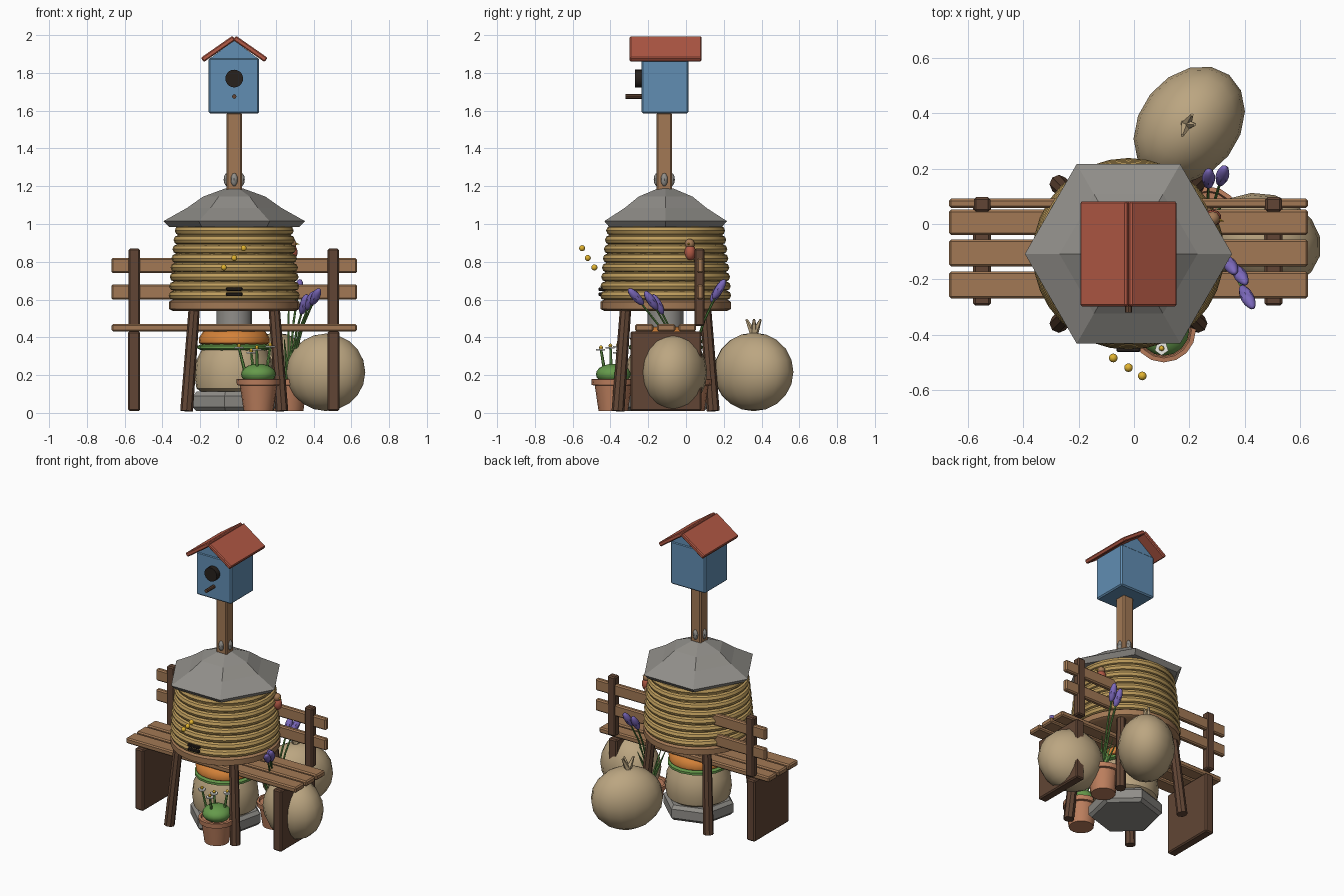
import bpy, math
from mathutils import Vector

if "Cube" in bpy.data.objects:
    bpy.data.objects.remove(bpy.data.objects["Cube"])

CX, CY = -0.02, -0.108


def mat(name, rgb):
    m = bpy.data.materials.new(name)
    m.diffuse_color = (*rgb, 1)
    m.use_nodes = True
    m.node_tree.nodes["Principled BSDF"].inputs["Base Color"].default_value = m.diffuse_color
    return m


WOOD = mat("wood", (0.36, 0.19, 0.09))
DARK = mat("dark_wood", (0.12, 0.06, 0.035))
STRAW = mat("straw", (0.52, 0.34, 0.11))
STONE = mat("stone", (0.28, 0.27, 0.25))
BLUE = mat("blue_paint", (0.12, 0.27, 0.45))
RED = mat("red_paint", (0.45, 0.10, 0.06))
BLACK = mat("black", (0.02, 0.015, 0.012))
BURLAP = mat("burlap", (0.50, 0.38, 0.22))
CLAY = mat("clay", (0.50, 0.21, 0.11))
GREEN = mat("green", (0.13, 0.32, 0.07))
ORANGE = mat("orange", (0.65, 0.22, 0.04))
PURPLE = mat("purple", (0.20, 0.14, 0.50))
YELLOW = mat("yellow", (0.75, 0.45, 0.03))
WHITE = mat("white", (0.85, 0.85, 0.80))


def finish(name, m, smooth=False):
    o = bpy.context.object
    o.name = name
    o.data.materials.append(m)
    if smooth:
        bpy.ops.object.shade_smooth_by_angle(angle=math.radians(40))
    return o


def box(name, lo, hi, m, bevel=0.008):
    lo, hi = Vector(lo), Vector(hi)
    bpy.ops.mesh.primitive_cube_add(size=1, location=(lo + hi) / 2)
    bpy.context.object.scale = hi - lo
    bpy.ops.object.transform_apply(location=False, rotation=False, scale=True)
    o = finish(name, m)
    if bevel:
        b = o.modifiers.new("bevel", "BEVEL")
        b.width, b.segments = bevel, 1
    return o


def ball(name, loc, size, m, rot=(0, 0, 0), seg=16, rings=10):
    bpy.ops.mesh.primitive_uv_sphere_add(segments=seg, ring_count=rings, location=loc, rotation=rot)
    bpy.context.object.scale = size
    return finish(name, m, True)


def rod(name, a, b, r1, r2, m, verts=8):
    a, b = Vector(a), Vector(b)
    d = b - a
    bpy.ops.mesh.primitive_cone_add(vertices=verts, radius1=r1, radius2=r2, depth=d.length,
                                    location=(a + b) / 2,
                                    rotation=d.to_track_quat("Z", "Y").to_euler())
    return finish(name, m, verts > 8)


def lathe(name, profile, loc, m, n=24, turn=0.0, smooth=True):
    """Solid of revolution from (radius, height) points, capped at both ends."""
    verts, faces = [], []
    for r, z in profile:
        verts += [(r * math.cos(turn + math.tau * i / n), r * math.sin(turn + math.tau * i / n), z)
                  for i in range(n)]
    for k in range(len(profile) - 1):
        faces += [(k * n + i, k * n + (i + 1) % n, (k + 1) * n + (i + 1) % n, (k + 1) * n + i)
                  for i in range(n)]
    faces += [tuple(reversed(range(n))), tuple(range(len(verts) - n, len(verts)))]
    me = bpy.data.meshes.new(name)
    me.from_pydata(verts, [], faces)
    o = bpy.data.objects.new(name, me)
    bpy.context.collection.objects.link(o)
    o.location = loc
    bpy.ops.object.select_all(action="DESELECT")
    o.select_set(True)
    bpy.context.view_layer.objects.active = o
    return finish(name, m, smooth)


# Bench
for i, (y0, y1) in enumerate([(-0.27, -0.172), (-0.154, -0.056), (-0.04, 0.052)]):
    box(f"seat_slat_{i}", (-0.67, y0, 0.432), (0.63, y1, 0.47), WOOD)
for i, z in enumerate((0.60, 0.74)):
    box(f"back_slat_{i}", (-0.67, 0.058, z), (0.63, 0.092, z + 0.08), WOOD)
for side, x in (("left", -0.55), ("right", 0.505)):
    box(f"bench_{side}_leg", (x - 0.032, -0.295, 0.01), (x + 0.032, 0.082, 0.432), DARK)
    box(f"bench_{side}_post", (x - 0.03, 0.045, 0.46), (x + 0.03, 0.097, 0.87), DARK)

# Hive stand
lathe("hive_stand", [(0.325, 0.54), (0.345, 0.55), (0.345, 0.588), (0.33, 0.598)], (CX, CY, 0), WOOD, 28)
for sx in (-1, 1):
    for sy in (-1, 1):
        rod("stand_leg", (CX + sx * 0.252, CY + sy * 0.252, 0.01),
            (CX + sx * 0.212, CY + sy * 0.212, 0.55), 0.034, 0.03, DARK)

# Coiled straw hive
lathe("hive_core", [(0.325, 0.59), (0.32, 0.75), (0.295, 1.0)], (CX, CY, 0), STRAW)
for i in range(8):
    r = 0.322 - 0.032 * (i / 7) ** 1.4
    bpy.ops.mesh.primitive_torus_add(major_segments=32, minor_segments=8, major_radius=r,
                                     minor_radius=0.025, location=(CX, CY, 0.622 + 0.049 * i))
    finish(f"hive_coil_{i}", STRAW, True)
for z in (0.628, 0.655):
    box("hive_entrance", (CX - 0.043, CY - 0.355, z - 0.009), (CX + 0.043, CY - 0.3, z + 0.009), BLACK, 0.004)
for p in ((-0.075, -0.485, 0.77), (-0.02, -0.52, 0.82), (0.03, -0.55, 0.872)):
    ball("bee", p, (0.016, 0.016, 0.016), YELLOW, seg=10, rings=8)

# Six-sided stone roof
lathe("hive_roof", [(0.345, 0.985), (0.375, 1.015), (0.25, 1.085), (0.165, 1.145), (0.05, 1.187)],
      (CX, CY, 0), STONE, 6, smooth=False)

# Birdhouse on a post
box("birdhouse_post", (CX - 0.04, -0.155, 1.17), (CX + 0.04, -0.075, 1.59), WOOD)
for i in range(4):
    a = math.tau * i / 4
    ball("post_stone", (CX + 0.036 * math.cos(a), -0.115 + 0.036 * math.sin(a), 1.235),
         (0.02, 0.02, 0.036), STONE, seg=8, rings=6)
box("birdhouse_body", (-0.155, -0.235, 1.585), (0.112, 0.012, 1.88), BLUE)
me = bpy.data.meshes.new("gable")
me.from_pydata([(x, y, z) for y in (-0.23, 0.007) for x, z in ((-0.15, 1.875), (0.107, 1.875), (CX, 1.972))],
               [], [(0, 1, 2), (5, 4, 3), (0, 3, 4, 1), (1, 4, 5, 2), (2, 5, 3, 0)])
gable = bpy.data.objects.new("birdhouse_gable", me)
gable.data.materials.append(BLUE)
bpy.context.collection.objects.link(gable)
for s in (-1, 1):
    slope = math.atan2(0.115, 0.165)
    o = box("birdhouse_roof", (-0.102, -0.19, -0.014), (0.102, 0.19, 0.014), RED, 0.006)
    o.location = (CX + s * 0.085, -0.108, 1.927)
    o.rotation_euler = (0, s * slope, 0)
rod("birdhouse_hole", (CX, -0.27, 1.77), (CX, -0.22, 1.77), 0.047, 0.047, BLACK, 20)
rod("birdhouse_perch", (CX, -0.32, 1.675), (CX, -0.22, 1.675), 0.012, 0.012, DARK)

# Stacked pedestal under the hive
lathe("pedestal_base", [(0.21, 0.01), (0.23, 0.03), (0.23, 0.09), (0.21, 0.112)],
      (CX, CY, 0), STONE, 6, 0.3, False)
lathe("pedestal_sack", [(0.16, 0.1), (0.2, 0.13), (0.21, 0.19), (0.2, 0.28), (0.17, 0.34)],
      (CX, CY, 0), BURLAP)
lathe("pedestal_leaf_layer", [(0.17, 0.33), (0.195, 0.34), (0.195, 0.355), (0.17, 0.365)],
      (CX, CY, 0), GREEN, 16)
lathe("pumpkin", [(0.15, 0.35), (0.185, 0.37), (0.188, 0.395), (0.165, 0.43), (0.10, 0.455)],
      (CX, CY, 0), ORANGE)
lathe("pedestal_column", [(0.095, 0.44), (0.095, 0.545)], (CX, CY, 0), STONE, 16)

# Sacks
ball("right_sack", (0.465, -0.062, 0.215), (0.215, 0.172, 0.205), BURLAP, (0, 0, -0.25))
ball("back_sack", (0.2, 0.358, 0.217), (0.232, 0.18, 0.208), BURLAP, (0, 0, 0.9))
for dy, dx in ((-0.04, -0.015), (0.035, 0.02), (0.0, 0.03)):
    rod("sack_knot", (0.19, 0.36, 0.415), (0.19 + dx, 0.36 + dy, 0.495), 0.022, 0.006, BURLAP, 5)

# Clay pots
POT = [(0.078, 0.01), (0.098, 0.145), (0.114, 0.147), (0.116, 0.178), (0.1, 0.18), (0.095, 0.168)]
lathe("cactus_pot", POT, (0.108, -0.385, 0), CLAY, 16)
lathe("lavender_pot", POT, (0.268, 0.02, 0), CLAY, 16)

# Flowering cactus
ball("cactus", (0.108, -0.385, 0.205), (0.092, 0.092, 0.055), GREEN)
for x, y, z in ((0.005, -0.4, 0.345), (0.10, -0.45, 0.335), (0.17, -0.36, 0.35), (0.07, -0.36, 0.32)):
    rod("cactus_stem", (0.108 + (x - 0.108) * 0.7, -0.385 + (y + 0.385) * 0.7, 0.22), (x, y, z), 0.009, 0.007, GREEN, 6)
    rod("cactus_petals", (x, y, z - 0.005), (x, y, z + 0.003), 0.026, 0.026, WHITE, 5)
    ball("cactus_flower", (x, y, z + 0.01), (0.01, 0.01, 0.012), YELLOW, seg=8, rings=6)

# Lavender
root = Vector((0.265, 0.0, 0.17))
for p in ((0.27, 0.165, 0.64), (0.32, 0.175, 0.655), (0.35, -0.15, 0.575),
          (0.385, -0.185, 0.595), (0.41, -0.265, 0.615)):
    p = Vector(p)
    mid = root.lerp(p, 0.55) + Vector((0, 0, 0.05))
    rod("lavender_stem", root, mid, 0.006, 0.006, GREEN, 6)
    rod("lavender_stem", mid, p, 0.006, 0.005, GREEN, 6)
    lean = Vector((p.x - root.x, p.y - root.y, 0.28))
    ball("lavender_bloom", p, (0.024, 0.024, 0.062), PURPLE, lean.to_track_quat("Z", "Y").to_euler(), 8, 8)
for i in range(7):
    a = math.tau * i / 7
    rod("lavender_leaf", root, root + Vector((0.09 * math.cos(a), 0.09 * math.sin(a), 0.22)), 0.014, 0.002, GREEN, 4)

# Small bird by the bench back
ball("bird_body", (0.285, 0.022, 0.85), (0.032, 0.03, 0.042), RED, seg=10, rings=8)
ball("bird_head", (0.285, 0.02, 0.895), (0.026, 0.026, 0.026), WOOD, seg=10, rings=8)
rod("bird_beak", (0.305, 0.015, 0.895), (0.325, 0.01, 0.892), 0.007, 0.001, YELLOW, 5)
rod("bird_tail", (0.275, 0.035, 0.84), (0.265, 0.055, 0.80), 0.014, 0.01, WOOD, 5)
